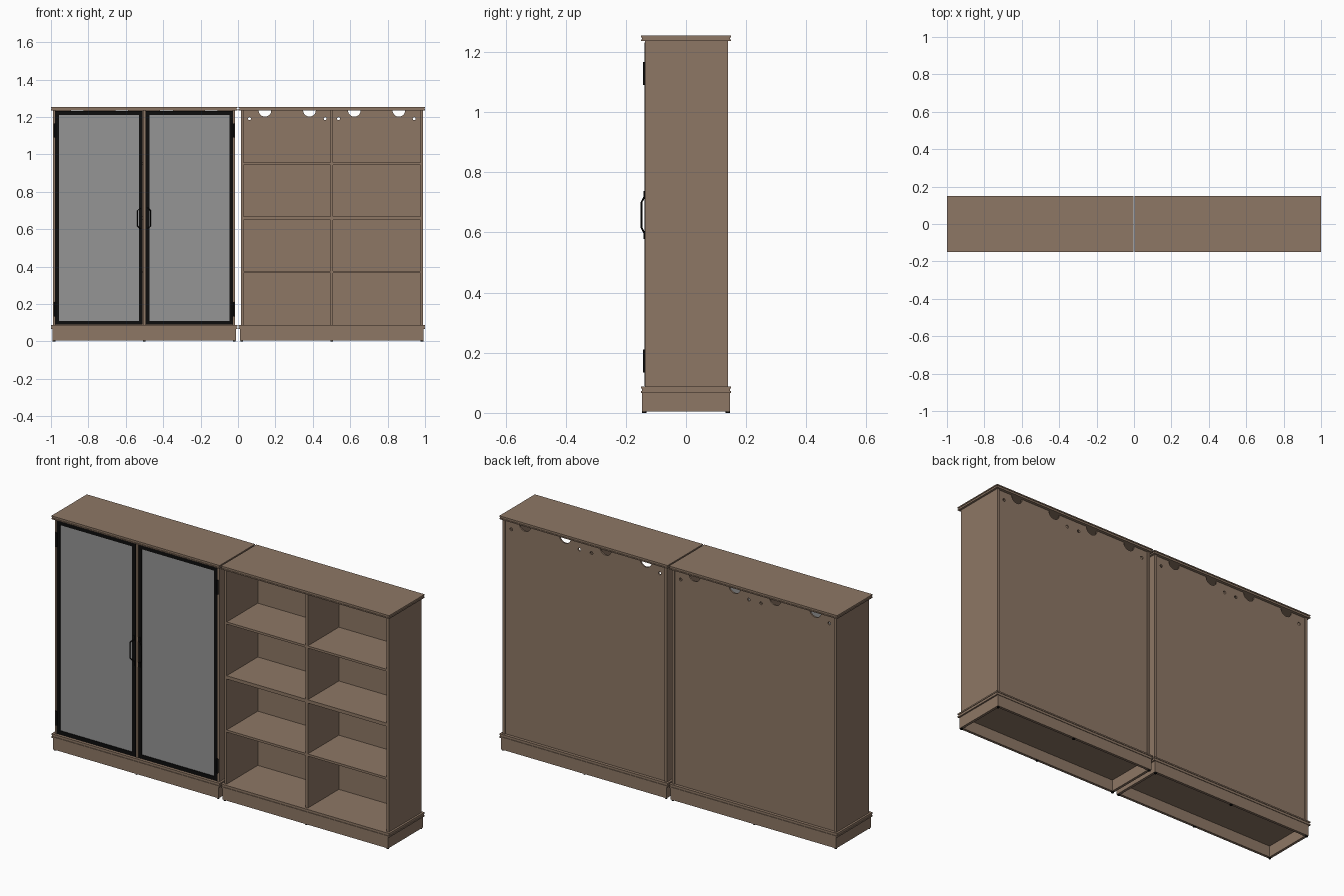
import bpy
import math
from mathutils import Vector

if "Cube" in bpy.data.objects:
    bpy.data.objects.remove(bpy.data.objects["Cube"], do_unlink=True)


def material(name, color, rough=0.6):
    m = bpy.data.materials.new(name)
    m.use_nodes = True
    m.diffuse_color = (*color, 1)
    bsdf = m.node_tree.nodes["Principled BSDF"]
    bsdf.inputs["Base Color"].default_value = (*color, 1)
    bsdf.inputs["Roughness"].default_value = rough
    return m


WOOD = material("brown wood", (0.27, 0.185, 0.13))
BLACK = material("black metal", (0.004, 0.004, 0.004))
GLASS = material("grey glass", (0.30, 0.30, 0.30))

HALF = 0.498      # half width of one cabinet top
BODY = 0.487      # half width of the carcass
FRONT, BACK = -0.137, 0.14
FLOOR, CEIL = 0.088, 1.236
WALL = 0.014


def box(name, x, y, z, mat):
    """Box from (min, max) ranges along each axis."""
    bpy.ops.mesh.primitive_cube_add(size=1)
    ob = bpy.context.object
    ob.name = name
    ranges = (x, y, z)
    lo = Vector([min(r) for r in ranges])
    hi = Vector([max(r) for r in ranges])
    for v in ob.data.vertices:
        v.co = Vector([lo[i] + (v.co[i] + 0.5) * (hi[i] - lo[i]) for i in range(3)])
    ob.data.materials.append(mat)
    return ob


def cylinder(name, center, radius, depth, mat):
    bpy.ops.mesh.primitive_cylinder_add(vertices=16, radius=radius, depth=depth, location=center)
    ob = bpy.context.object
    ob.name = name
    ob.data.materials.append(mat)
    bpy.ops.object.shade_smooth_by_angle()


def finish_curve(name, curve, mat):
    """Turn a curve into a mesh object."""
    ob = bpy.data.objects.new(name, curve)
    bpy.context.collection.objects.link(ob)
    curve.materials.append(mat)
    bpy.ops.object.select_all(action="DESELECT")
    ob.select_set(True)
    bpy.context.view_layer.objects.active = ob
    bpy.ops.object.convert(target="MESH")
    return bpy.context.object


def add_spline(curve, points, cyclic=True):
    s = curve.splines.new("POLY")
    s.points.add(len(points) - 1)
    for p, co in zip(s.points, points):
        p.co = (*co, 1)
    s.use_cyclic_u = cyclic


def arc(cx, cz, r, start, end, n):
    angles = [start + (end - start) * i / n for i in range(n + 1)]
    return [(cx + r * math.cos(a), cz + r * math.sin(a), 0) for a in angles]


def back_panel(name, cx):
    """Flat panel with half-round cable notches and small round holes."""
    curve = bpy.data.curves.new(name, "CURVE")
    curve.dimensions = "2D"
    curve.fill_mode = "BOTH"
    curve.extrude = 0.004
    w = BODY - WALL
    outline = [(-w, FLOOR, 0), (-w, CEIL, 0)]
    for nx in (-0.358, -0.12, 0.12, 0.358):
        outline += arc(nx, CEIL, 0.034, math.pi, 2 * math.pi, 16)
    outline += [(w, CEIL, 0), (w, FLOOR, 0)]
    add_spline(curve, outline)
    for hx in (-0.44, -0.036, 0.036, 0.44):
        add_spline(curve, arc(hx, 1.191, 0.008, 0, 2 * math.pi, 16)[:-1])
    ob = finish_curve(name, curve, WOOD)
    ob.rotation_euler = (math.pi / 2, 0, 0)
    ob.location = (cx, 0.13, 0)


def slab(name, cx, z0, z1):
    """Board with a shallow groove running round its edge."""
    third = (z1 - z0) / 3
    for part, k, inset in (("lower", 0, 0.0), ("groove", 1, 0.003), ("upper", 2, 0.0)):
        h = HALF - inset
        d = 0.15 - inset
        box(f"{name}_{part}", (cx - h, cx + h), (-d, d),
            (z0 + k * third, z0 + (k + 1) * third), WOOD)


def cabinet(side, cx, shelf_front):
    slab(f"{side}_top", cx, CEIL, 1.254)
    slab(f"{side}_base_board", cx, 0.066, FLOOR)

    # hollow plinth
    pw, pd, pz = 0.49, 0.147, (0.005, 0.066)
    for s, label in ((-1, "right"), (1, "left")):
        box(f"{side}_plinth_{label}", (cx + s * pw, cx + s * (pw - WALL)), (-pd, pd), pz, WOOD)
        # carcass sides
        box(f"{side}_side_{label}", (cx + s * BODY, cx + s * (BODY - WALL)),
            (FRONT, BACK), (FLOOR, CEIL), WOOD)
    for s, label in ((-1, "front"), (1, "back")):
        box(f"{side}_plinth_{label}", (cx - pw + WALL, cx + pw - WALL),
            (s * pd, s * (pd - WALL)), pz, WOOD)
        for fx in (-1, 0, 1):
            cylinder(f"{side}_foot", (cx + fx * 0.482, s * 0.139, 0.003), 0.007, 0.006, BLACK)

    box(f"{side}_divider", (cx - WALL / 2, cx + WALL / 2), (FRONT, 0.126), (FLOOR, CEIL), WOOD)
    back_panel(f"{side}_back_panel", cx)

    # shelves in both bays
    for z, t in ((0.372, 0.012), (0.659, 0.018), (0.95, 0.012)):
        for s in (-1, 1):
            box(f"{side}_shelf", (cx + s * WALL / 2, cx + s * (BODY - WALL)),
                (shelf_front, 0.126), (z - t / 2, z + t / 2), WOOD)


def door(side, cx, s):
    """Framed glass door; s points from the divider to the hinge side."""
    inner, outer = cx + s * 0.008, cx + s * 0.476
    z0, z1, rim = 0.09, 1.231, 0.02
    depth = (-0.138, -0.124)
    box(f"{side}_door_stile_inner", (inner, inner + s * rim), depth, (z0, z1), BLACK)
    box(f"{side}_door_stile_outer", (outer, outer - s * rim), depth, (z0, z1), BLACK)
    for label, za, zb in (("bottom", z0, z0 + rim), ("top", z1 - rim, z1)):
        box(f"{side}_door_rail_{label}", (inner + s * rim, outer - s * rim), depth, (za, zb), BLACK)
    box(f"{side}_door_glass", (inner + s * rim, outer - s * rim),
        (-0.134, -0.128), (z0 + rim, z1 - rim), GLASS)

    # hinge barrels
    for z in (0.172, 1.128):
        cylinder(f"{side}_door_hinge", (outer, -0.137, z), 0.006, 0.076, BLACK)

    # bent pull handle with end pads
    curve = bpy.data.curves.new(f"{side}_door_handle", "CURVE")
    curve.dimensions = "3D"
    curve.bevel_depth = 0.003
    curve.bevel_resolution = 2
    curve.use_fill_caps = True
    hx = inner + s * 0.008
    out = hx + s * 0.018
    mid = 0.658
    add_spline(curve, [(hx, -0.139, mid - 0.06), (out, -0.148, mid - 0.042),
                       (out, -0.148, mid + 0.042), (hx, -0.139, mid + 0.06)], False)
    finish_curve(f"{side}_door_handle", curve, BLACK)
    bpy.ops.object.shade_smooth_by_angle()
    for e in (-1, 1):
        box(f"{side}_door_handle_pad", (hx - 0.006, hx + 0.006), (-0.142, -0.137),
            (mid + e * 0.055, mid + e * 0.08), BLACK)


# glazed cabinet on the model's right, open one on its left
cabinet("glazed", -0.502, -0.118)
cabinet("open", 0.502, FRONT)
door("right", -0.502, -1)
door("left", -0.502, 1)
